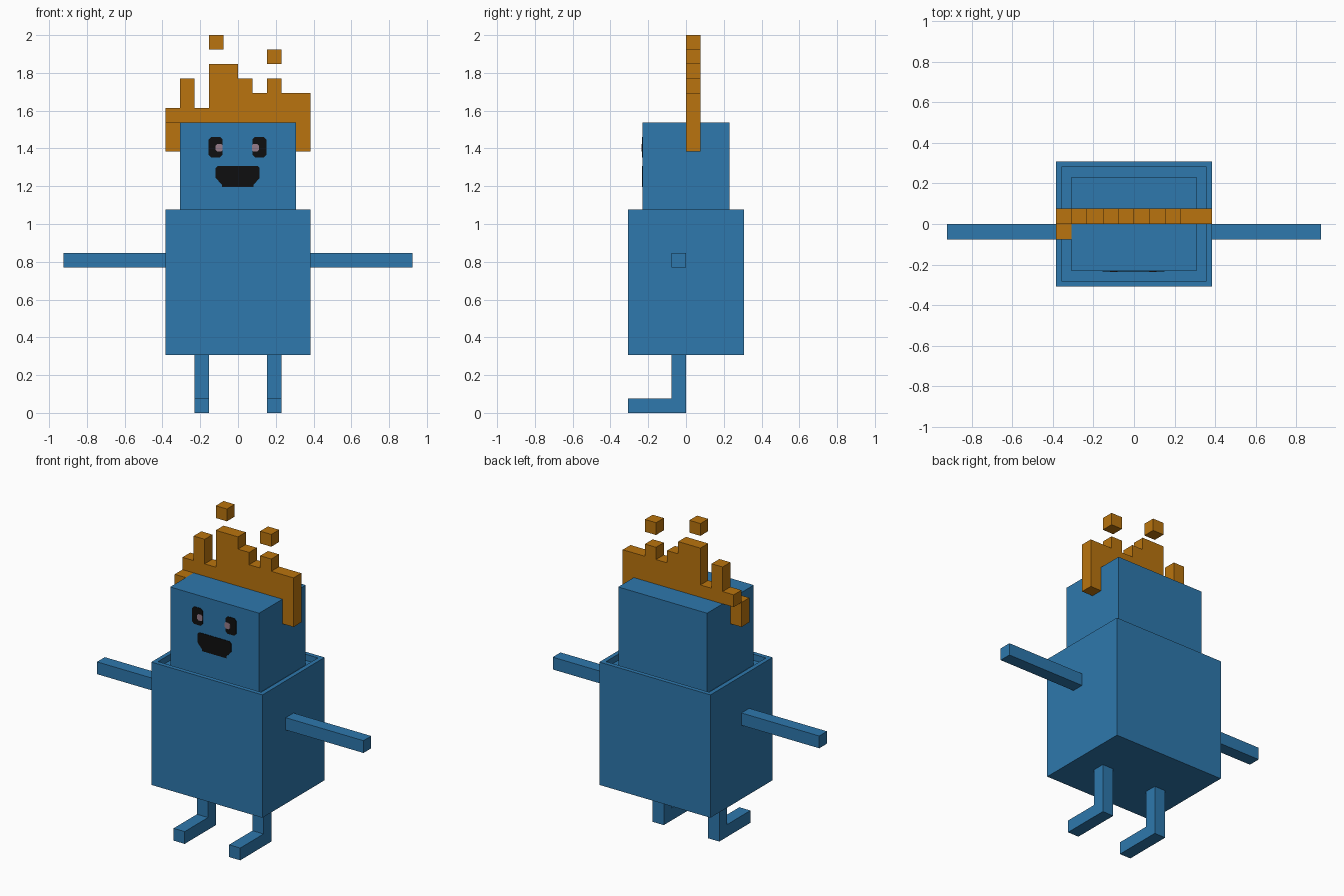
import bpy
import bmesh

U = 1 / 13  # size of one block

cube = bpy.data.objects.get("Cube")
if cube:
    bpy.data.objects.remove(cube, do_unlink=True)


def material(name, rgb):
    """Flat material from sRGB 0-255 values."""
    def lin(v):
        v /= 255
        return v / 12.92 if v <= 0.04045 else ((v + 0.055) / 1.055) ** 2.4
    col = (*[lin(v) for v in rgb], 1)
    m = bpy.data.materials.new(name)
    m.use_nodes = True
    m.diffuse_color = col
    node = next(n for n in m.node_tree.nodes if n.type == "BSDF_PRINCIPLED")
    node.inputs["Base Color"].default_value = col
    node.inputs["Roughness"].default_value = 0.8
    return m


BLUE = material("blue_skin", (46, 120, 173))
ORANGE = material("orange_hair", (186, 116, 14))
BLACK = material("black_face", (15, 15, 16))
PINK = material("greyish_pink_pupil", (150, 124, 138))


def finish(name, bm, mat):
    bmesh.ops.recalc_face_normals(bm, faces=bm.faces)
    me = bpy.data.meshes.new(name)
    bm.to_mesh(me)
    bm.free()
    me.materials.append(mat)
    ob = bpy.data.objects.new(name, me)
    bpy.context.collection.objects.link(ob)
    return ob


def box_bm(x, y, z):
    """Box from (min, max) ranges given in blocks."""
    bm = bmesh.new()
    bmesh.ops.create_cube(bm, size=1)
    for v in bm.verts:
        v.co = [U * (r[0] if c < 0 else r[1]) for c, r in zip(v.co, (x, y, z))]
    return bm


def box(name, x, y, z, mat):
    return finish(name, box_bm(x, y, z), mat)


def prism(name, outline, y0, y1, mat):
    """Outline of (x, z) points extruded from y0 to y1."""
    bm = bmesh.new()
    face = bm.faces.new([bm.verts.new((x, y0, z)) for x, z in outline])
    ext = bmesh.ops.extrude_face_region(bm, geom=[face])
    for v in ext["geom"]:
        if isinstance(v, bmesh.types.BMVert):
            v.co.y = y1
    return finish(name, bm, mat)


# Body with a raised rim round the neck opening
bm = box_bm((-5, 5), (-4, 4), (4, 14))
bm.normal_update()
top = max(bm.faces, key=lambda f: f.calc_center_median().z)
bmesh.ops.inset_region(bm, faces=[top], thickness=0.5 * U)
bmesh.ops.inset_region(bm, faces=[top], thickness=0.0001, depth=0)
for v in top.verts:
    v.co.z -= 0.5 * U
finish("body", bm, BLUE)

# Head sits down inside the rim
box("head", (-4, 4), (-3, 3), (13.4, 20), BLUE)

# Arms and L-shaped legs
for side, s in (("left", 1), ("right", -1)):
    box(side + "_arm", sorted((5 * s, 12 * s)), (-1, 0), (10, 11), BLUE)
    leg_x = sorted((2 * s, 3 * s))
    box(side + "_leg", leg_x, (-1, 0), (0, 4), BLUE)
    box(side + "_foot", leg_x, (-4, -1), (0, 1), BLUE)

# Hair crest: stepped skyline, hanging down over the left side of the head
steps = [(-5, 21), (-4, 23), (-3, 21), (-2, 24), (0, 23), (1, 22), (2, 23), (3, 22)]
ends = [s[0] for s in steps[1:]] + [5]
crest = [(-5, 20)]
for (x0, z), x1 in zip(steps, ends):
    crest += [(x0, z), (x1, z)]
crest += [(5, 18), (4, 18), (4, 20)]
prism("hair_crest", [(x * U, z * U) for x, z in crest], 0, U, ORANGE)
box("hair_side_lock", (-5, -4), (-1, 0), (18, 20), ORANGE)
box("hair_spark_high", (-2, -1), (0, 1), (25, 26), ORANGE)
box("hair_spark_low", (2, 3), (0, 1), (24, 25), ORANGE)

# Face plates on the front of the head
FRONT = -3 * U


def chamfered(x0, x1, z0, z1, c):
    return [(x0 + c, z0), (x1 - c, z0), (x1, z0 + c), (x1, z1 - c),
            (x1 - c, z1), (x0 + c, z1), (x0, z1 - c), (x0, z0 + c)]


for side, x0, px in (("right", -0.156, -0.118), ("left", 0.076, 0.073)):
    prism(side + "_eye", chamfered(x0, x0 + 0.075, 1.353, 1.461, 0.014),
          FRONT + 0.002, FRONT - 0.003, BLACK)
    prism(side + "_pupil", chamfered(px, px + 0.037, 1.384, 1.424, 0.008),
          FRONT + 0.002, FRONT - 0.005, PINK)

mouth = [(0.083, 1.197), (0.083, 1.21), (0.098, 1.225), (0.115, 1.245),
         (0.115, 1.296), (0.104, 1.308)]
prism("mouth", mouth + [(-x - 0.003, z) for x, z in reversed(mouth)],
      FRONT + 0.002, FRONT - 0.003, BLACK)
